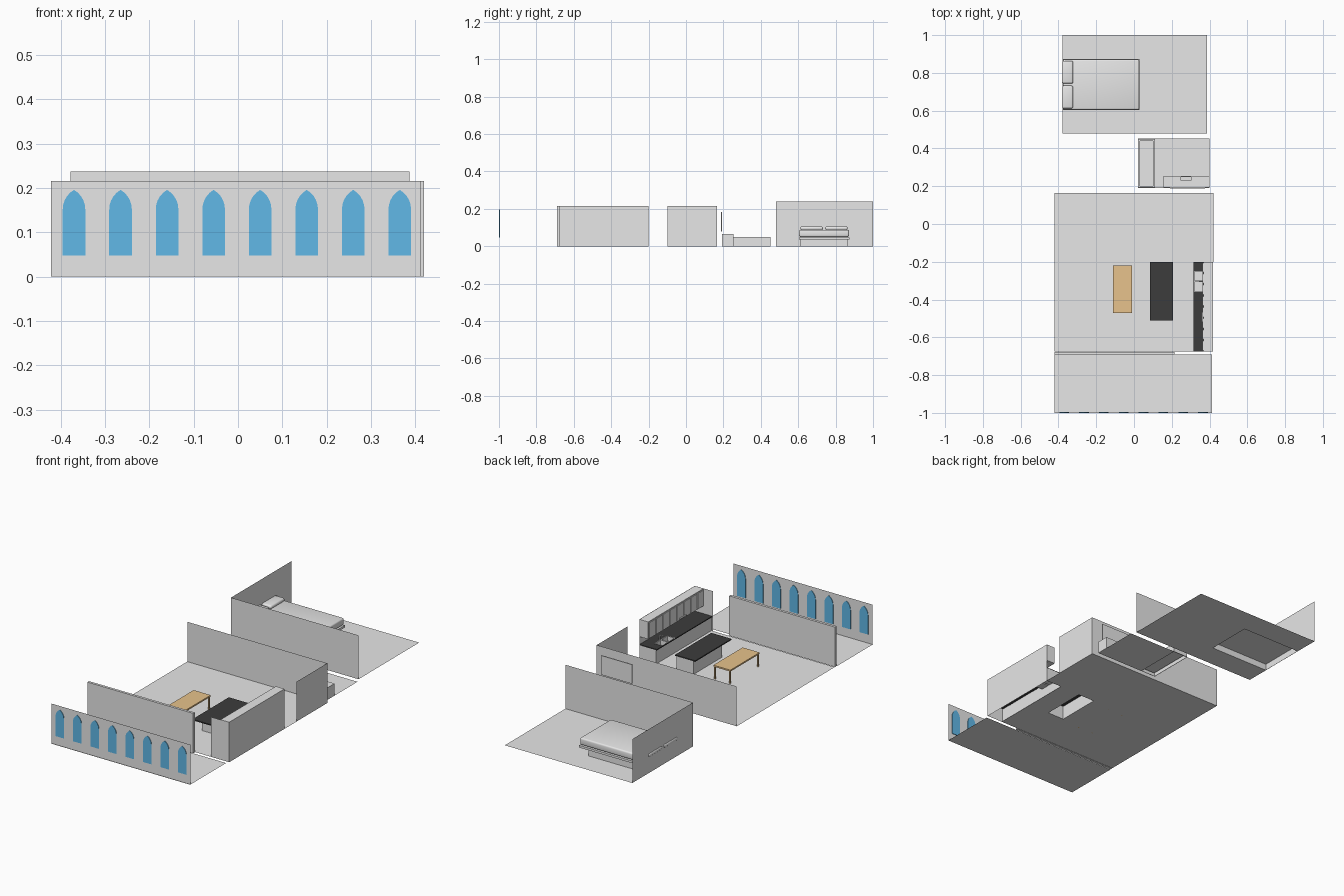
import bpy, bmesh, math

if "Cube" in bpy.data.objects:
    bpy.data.objects.remove(bpy.data.objects["Cube"])


def material(name, rgb):
    m = bpy.data.materials.new(name)
    m.diffuse_color = (*rgb, 1)
    m.use_nodes = True
    m.node_tree.nodes["Principled BSDF"].inputs["Base Color"].default_value = m.diffuse_color
    return m


WHITE = material("off_white", (0.8, 0.8, 0.8))
BLACK = material("black_stone", (0.045, 0.045, 0.045))
WOOD = material("light_wood", (0.86, 0.58, 0.28))
BLUE = material("window_blue", (0.13, 0.53, 0.88))


def finish(name, bm, mat):
    bmesh.ops.remove_doubles(bm, verts=bm.verts, dist=1e-5)
    me = bpy.data.meshes.new(name)
    bm.to_mesh(me)
    bm.free()
    me.materials.append(mat)
    ob = bpy.data.objects.new(name, me)
    bpy.context.collection.objects.link(ob)
    return ob


def box(name, x, y, z, mat=WHITE, skip=(), bevel=0):
    """Box from ranges; skip leaves out 'top' or 'bottom'."""
    bm = bmesh.new()
    bmesh.ops.create_cube(bm, size=1)
    for v in bm.verts:
        v.co = [r[0] if c < 0 else r[1] for c, r in zip(v.co, (x, y, z))]
    bm.normal_update()
    drop = [f for f in bm.faces if ("bottom" in skip and f.normal.z < -.5)
            or ("top" in skip and f.normal.z > .5)]
    bmesh.ops.delete(bm, geom=drop, context='FACES')
    ob = finish(name, bm, mat)
    if bevel:
        b = ob.modifiers.new("soft_edges", 'BEVEL')
        b.width = bevel
        b.segments = 3
        for p in ob.data.polygons:
            p.use_smooth = True
    return ob


def holed(name, x, y, z, holes=(), mat=WHITE):
    """Flat horizontal sheet with rectangular openings (x0, x1, y0, y1)."""
    xs = sorted({*x, *[h[0] for h in holes], *[h[1] for h in holes]})
    ys = sorted({*y, *[h[2] for h in holes], *[h[3] for h in holes]})
    bm = bmesh.new()
    for a, b in zip(xs, xs[1:]):
        for c, d in zip(ys, ys[1:]):
            mx, my = (a + b) / 2, (c + d) / 2
            if not any(h[0] < mx < h[1] and h[2] < my < h[3] for h in holes):
                bm.faces.new([bm.verts.new(p) for p in
                              ((a, c, z), (b, c, z), (b, d, z), (a, d, z))])
    return finish(name, bm, mat)


def wall(name, p, q, h):
    """Thin upright wall sheet between two floor points."""
    bm = bmesh.new()
    bm.faces.new([bm.verts.new(c) for c in
                  ((*p, 0), (*q, 0), (*q, h), (*p, h))])
    return finish(name, bm, WHITE)


H = .216

# Porch with the row of arched windows
holed("porch_floor", (-.422, .413), (-1, -.692), 0)
wall("porch_front_wall", (-.422, -.997), (.413, -.997), H)


def lancet(name, cx):
    w, z0, zs, zt = .0255, .048, .152, .196
    rise = zt - zs
    R = (w * w + rise * rise) / (2 * w)
    side = []
    for i in range(6):
        t = i / 5 * math.asin(min(1, rise / R))
        side.append((w - R + R * math.cos(t), zs + R * math.sin(t)))
    pts = [(-w, z0), (w, z0)] + side + [(-px, pz) for px, pz in side[-2::-1]]
    bm = bmesh.new()
    f = bm.faces.new([bm.verts.new((cx + px, -1, pz)) for px, pz in pts])
    ext = bmesh.ops.extrude_face_region(bm, geom=[f])
    for v in ext["geom"]:
        if isinstance(v, bmesh.types.BMVert):
            v.co.y += .006
    bmesh.ops.recalc_face_normals(bm, faces=bm.faces)
    finish(name, bm, BLUE)


for i in range(8):
    lancet(f"arched_window_{i + 1}", -.37 + i * .105)

# Main room shell, floor open under the built-in units
holed("main_floor", (-.42, .42), (-.675, .165), 0,
      [(.1, .2, -.45, -.205), (.325, .42, -.675, -.2)])
box("dividing_wall", (-.42, .215), (-.691, -.677), (0, H))
wall("entry_side_wall", (.31, -.675), (.42, -.675), H)
wall("kitchen_wall", (.42, -.675), (.42, -.2), H)
wall("right_wall", (.42, -.1), (.42, .165), H)
wall("main_back_wall", (.42, .165), (-.42, .165), H)

# Kitchen run with two sink bowls
bowls = [(.32, .362, -.357, -.307), (.32, .362, -.3, -.252)]
box("lower_cabinets", (.32, .419), (-.674, -.2), (0, .076),
    skip=("bottom", "top"))
holed("counter_top", (.315, .419), (-.674, -.2), .08,
      [(.317, .365, -.36, -.249)], BLACK)
holed("sink_rim", (.317, .365), (-.36, -.249), .081, bowls)
box("counter_edge", (.315, .419), (-.674, -.2), (.075, .08), BLACK,
    ("top", "bottom"))
for i, b in enumerate(bowls):
    box(f"sink_bowl_{i + 1}", b[:2], b[2:], (.055, .081), skip=("top",))
box("faucet_post", (.368, .373), (-.306, -.301), (.08, .105))
box("faucet_spout", (.345, .373), (-.306, -.301), (.103, .107))

# Wall cabinets with doors
box("upper_cabinets", (.367, .419), (-.674, -.2), (.122, H))
for i in range(8):
    y = -.674 + i * .05925
    box(f"upper_door_{i + 1}", (.3635, .367), (y + .005, y + .054),
        (.128, H - .006))
box("hood_handle", (.358, .364), (-.52, -.465), (.13, .136))

# Island
box("island_base", (.1, .2), (-.45, -.205), (0, .076),
    skip=("bottom", "top"))
box("island_top", (.085, .206), (-.511, -.2), (.075, .081), BLACK)

# Dining table
box("table_top", (-.112, -.01), (-.471, -.22), (.067, .075), WOOD)
for i, x in enumerate((-.11, -.02)):
    for j, y in enumerate((-.469, -.23)):
        box(f"table_leg_{i}{j}", (x, x + .008), (y, y + .008), (0, .067), WOOD)

# Bathroom: tub, vanity and mirror
tub = (.032, .1, .2, .44)
holed("bathroom_floor", (.02, .4), (.19, .453), 0, [(.022, .11, .192, .451)])
box("tub_outside", (.022, .11), (.192, .451), (0, .05), skip=("top", "bottom"))
holed("tub_rim", (.022, .11), (.192, .451), .05, [tub])
box("tub_basin", tub[:2], tub[2:], (.012, .05), skip=("top",))
basin = (.25, .302, .23, .25)
box("vanity_body", (.157, .4), (.192, .255), (0, .066), skip=("top", "bottom"))
holed("vanity_top", (.157, .4), (.192, .255), .066, [basin])
box("vanity_basin", basin[:2], basin[2:], (.045, .066), skip=("top",))
box("mirror", (.19, .375), (.188, .193), (.078, .182))

# Bedroom and bed
holed("bedroom_floor", (-.378, .387), (.48, 1), 0, [(-.377, -.02, .61, .865)])
wall("bedroom_front_wall", (-.378, .48), (.387, .48), .238)
wall("bedroom_side_wall", (-.378, .48), (-.378, 1), .238)
box("bed_base", (-.377, -.02), (.61, .865), (0, .035), skip=("bottom", "top"))
box("bed_frame", (-.377, .03), (.603, .873), (.035, .047))
box("mattress", (-.377, .028), (.605, .871), (.05, .088), bevel=.008)
for i, y in enumerate((.612, .744)):
    box(f"pillow_{i + 1}", (-.382, -.322), (y, y + .12), (.086, .106),
        bevel=.009)
